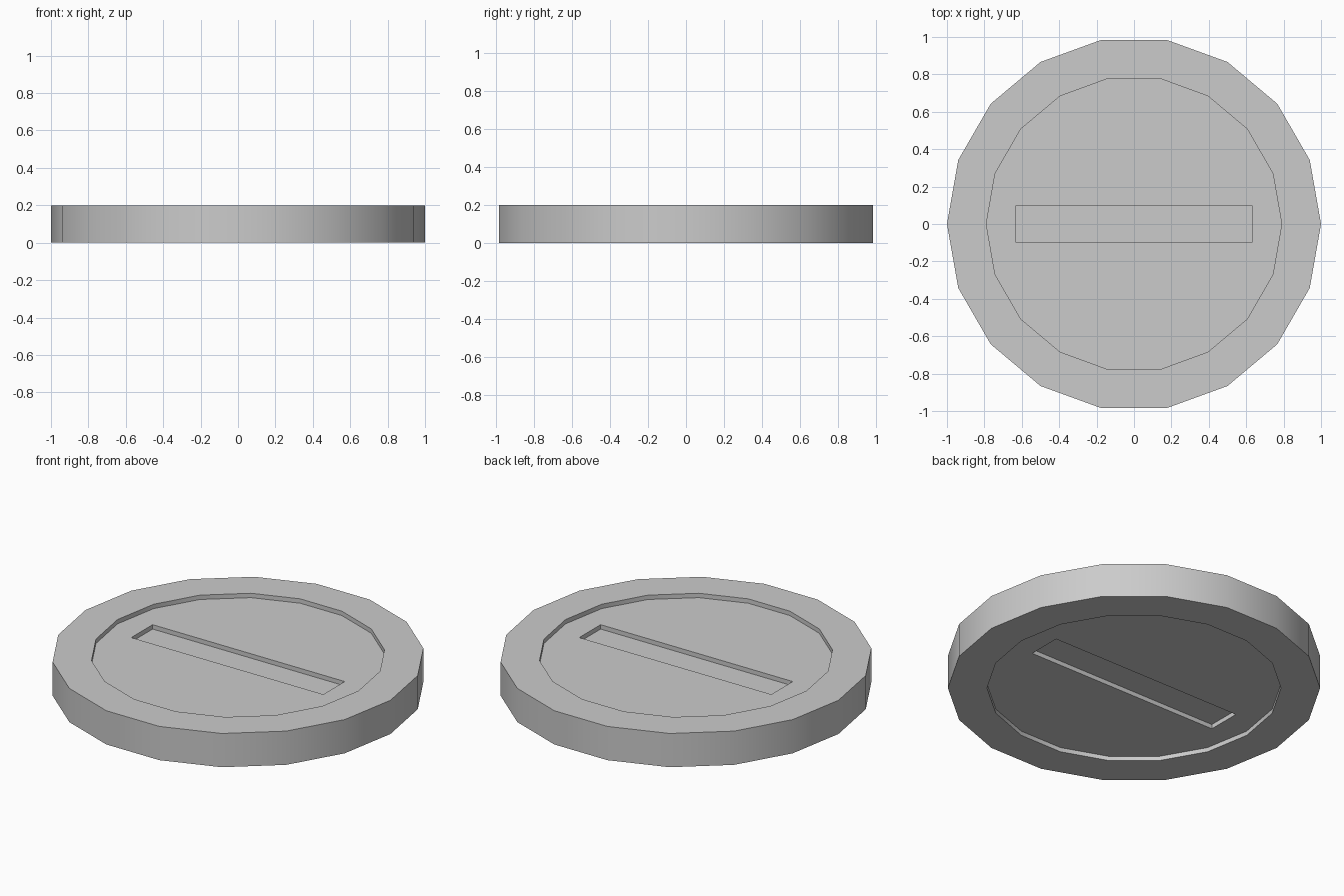
import bpy
import math

if "Cube" in bpy.data.objects:
    bpy.data.objects.remove(bpy.data.objects["Cube"])

SIDES = 18
HEIGHT = 0.2
STEP = 0.026  # depth of the recess, and of the slot below it


def cylinder(name, radius, depth, z):
    # First corner lies on the x axis
    bpy.ops.mesh.primitive_cylinder_add(vertices=SIDES, radius=radius, depth=depth,
                                        location=(0, 0, z), rotation=(0, 0, math.pi / 2))
    bpy.context.object.name = name
    return bpy.context.object


def box(name, size, z):
    bpy.ops.mesh.primitive_cube_add(size=1, location=(0, 0, z))
    bpy.context.object.name = name
    bpy.context.object.scale = size
    return bpy.context.object


def carve(target, cutter):
    cutter.hide_render = True
    mod = target.modifiers.new(cutter.name, 'BOOLEAN')
    mod.operation = 'DIFFERENCE'
    mod.solver = 'EXACT'
    mod.object = cutter
    bpy.context.view_layer.objects.active = target
    bpy.ops.object.modifier_apply(modifier=mod.name)
    bpy.data.objects.remove(cutter)


# Disc body
disc = cylinder("disc", 1, HEIGHT, HEIGHT / 2)

# Round recess and bar-shaped slot on both faces
for face_z, side in ((HEIGHT, 1), (0, -1)):
    carve(disc, cylinder("recess_cutter", 0.79, 0.2, face_z + side * (0.1 - STEP)))
    carve(disc, box("slot_cutter", (1.26, 0.2, 0.2), face_z + side * (0.1 - 2 * STEP)))

# Smooth rim, sharp edges
bpy.ops.object.select_all(action='DESELECT')
disc.select_set(True)
bpy.context.view_layer.objects.active = disc
bpy.ops.object.shade_smooth_by_angle(angle=math.radians(30))
